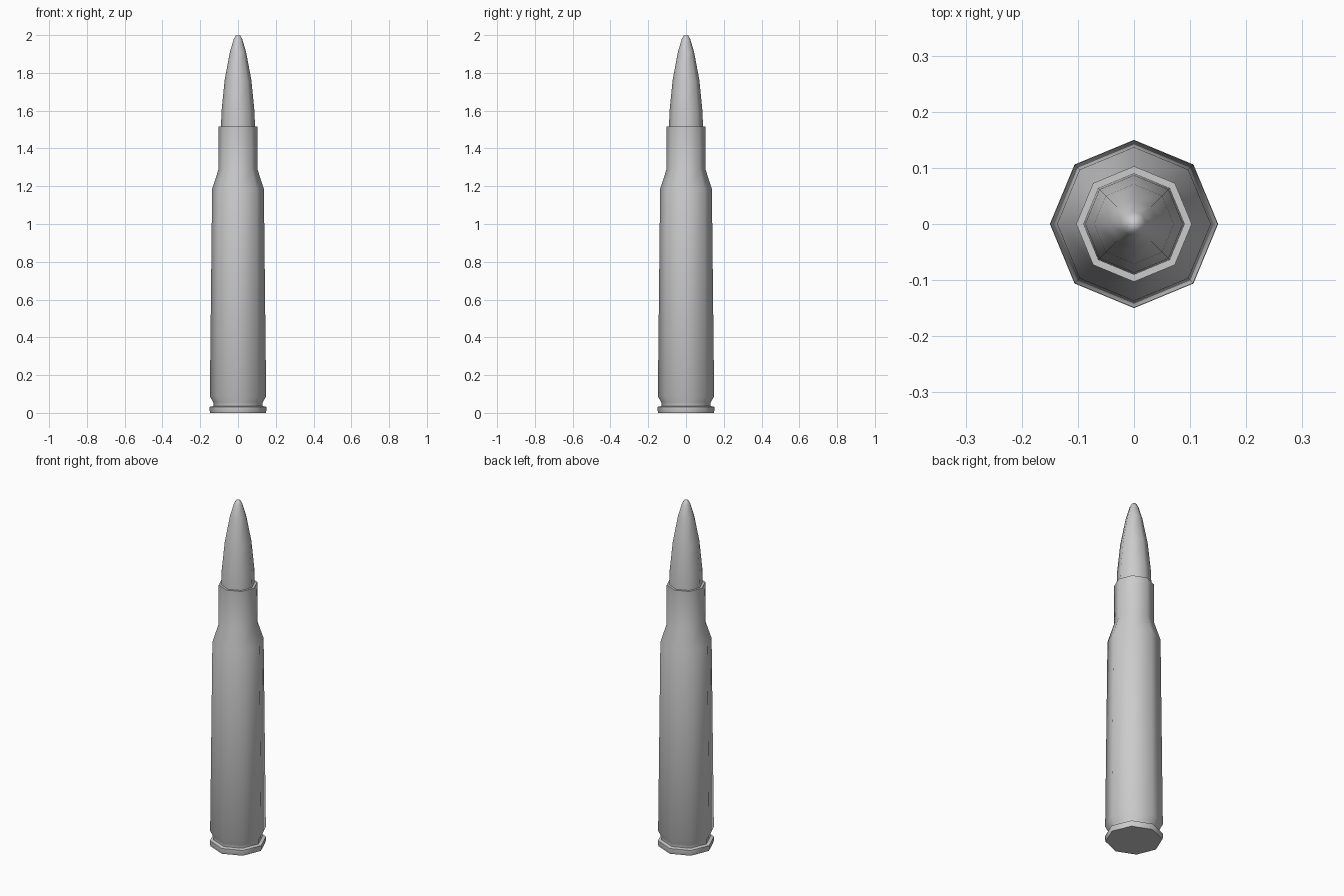
import bpy, bmesh
from math import cos, sin, pi, radians

if "Cube" in bpy.data.objects:
    bpy.data.objects.remove(bpy.data.objects["Cube"])

SIDES = 8


def lathe(name, profile, cap_bottom=False, tip=None):
    """Revolve (radius, height) pairs around z into an octagonal shell."""
    bm = bmesh.new()
    rings = [[bm.verts.new((r * cos(2 * pi * i / SIDES), r * sin(2 * pi * i / SIDES), z))
              for i in range(SIDES)] for r, z in profile]
    for a, b in zip(rings, rings[1:]):
        for i in range(SIDES):
            j = (i + 1) % SIDES
            bm.faces.new((a[i], a[j], b[j], b[i]))
    if cap_bottom:
        bm.faces.new(rings[0][::-1])
    if tip is not None:
        top = bm.verts.new((0, 0, tip))
        for i in range(SIDES):
            bm.faces.new((rings[-1][i], rings[-1][(i + 1) % SIDES], top))
    mesh = bpy.data.meshes.new(name)
    bm.to_mesh(mesh)
    bm.free()
    obj = bpy.data.objects.new(name, mesh)
    bpy.context.collection.objects.link(obj)
    bpy.ops.object.select_all(action='DESELECT')
    obj.select_set(True)
    bpy.context.view_layer.objects.active = obj
    bpy.ops.object.shade_smooth_by_angle(angle=radians(60))
    return obj


# Case: rim, extractor groove, tapered body, shoulder, neck and lip
lathe("case", [(0.147, 0), (0.15, 0.012), (0.15, 0.032), (0.131, 0.036), (0.131, 0.055),
               (0.149, 0.088), (0.137, 1.185), (0.103, 1.29), (0.103, 1.515),
               (0.09, 1.515)], cap_bottom=True)

# Pointed tip seated in the neck
lathe("projectile", [(0.09, 1.515), (0.087, 1.6), (0.071, 1.76), (0.043, 1.91),
                     (0.022, 1.98), (0.012, 1.997)], tip=2.0)
